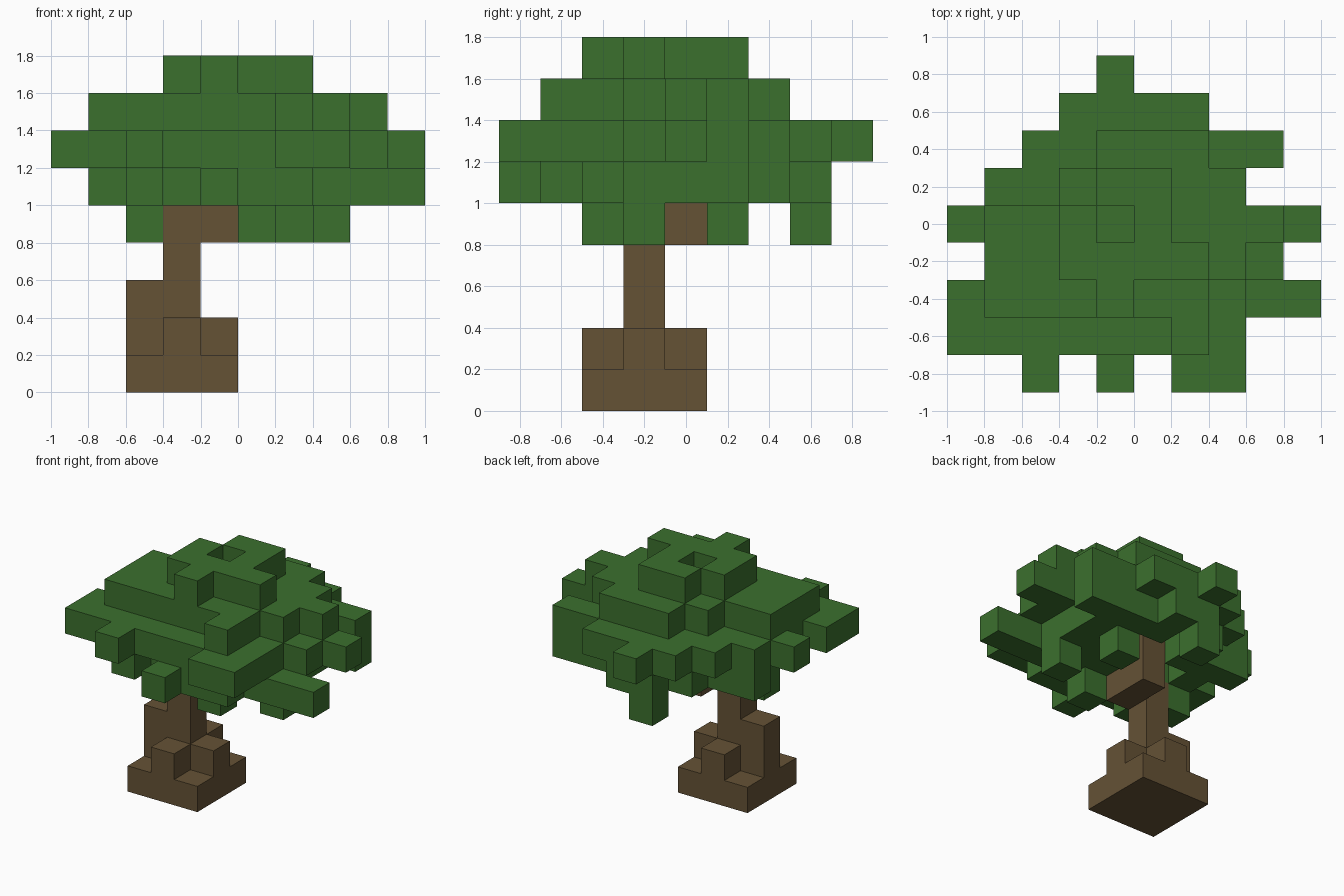
import bpy
import bmesh

if "Cube" in bpy.data.objects:
    bpy.data.objects.remove(bpy.data.objects["Cube"])

CELL = 0.2
EMPTY = "." * 10

# Plan of each layer from the ground up: T = trunk, L = leaves.
# Rows run from back to front, columns from -x to +x.
BASE = [EMPTY] * 4 + ["..TTT....."] * 3 + [EMPTY] * 2
ROOTS = [EMPTY] * 4 + ["...T......", "..TTT.....", "...T......"] + [EMPTY] * 2
STUMP = [EMPTY] * 5 + ["..TT......"] + [EMPTY] * 3
STEM = [EMPTY] * 5 + ["...T......"] + [EMPTY] * 3
FORK = [
    EMPTY,
    "....L.....",
    EMPTY,
    "......L...",
    "....T.....",
    "..LTT..L..",
    ".....L....",
    EMPTY,
    EMPTY,
]
LOWER = [
    EMPTY,
    "....LL....",
    "...L.LLLL.",
    ".LLL..LL..",
    "..L.T.LL..",
    "..LLLLLL..",
    "..LLLLLLLL",
    "..L.LLL...",
    "....L.....",
]
WIDE = [
    "....L.....",
    "...LLLL...",
    "..LLLLLLL.",
    ".LLLLLLL..",
    "LLLLLLLLLL",
    ".LLLLLLLL.",
    "LLLLLLLL..",
    "LLLLLLLL..",
    "..L...LL..",
]
UPPER = [
    EMPTY,
    EMPTY,
    "....LLL...",
    "...LLLLL..",
    ".LLLLLLLL.",
    ".LLLLLLL..",
    ".LLLLLL...",
    "......L...",
    EMPTY,
]
CROWN = [
    EMPTY,
    EMPTY,
    EMPTY,
    "....LL....",
    "...L.L....",
    "...LLLL...",
    "....L.....",
    EMPTY,
    EMPTY,
]
LAYERS = [BASE, ROOTS, STUMP, STEM, FORK, LOWER, WIDE, UPPER, CROWN]


def make_material(name, color):
    mat = bpy.data.materials.new(name)
    mat.use_nodes = True
    mat.diffuse_color = color
    mat.node_tree.nodes["Principled BSDF"].inputs["Base Color"].default_value = color
    return mat


def filled_cells(mark):
    return {
        (i, j, k)
        for k, layer in enumerate(LAYERS)
        for j, row in enumerate(reversed(layer))
        for i, char in enumerate(row)
        if char == mark
    }


def block_object(name, cells, solid, mat):
    """Join cells into one shell, leaving out faces buried in solid cells."""
    bm = bmesh.new()
    corners = {}

    def vert(p):
        if p not in corners:
            corners[p] = bm.verts.new(
                ((p[0] - 5) * CELL, (p[1] - 4.5) * CELL, p[2] * CELL))
        return corners[p]

    for cell in sorted(cells):
        for axis in range(3):
            u, v = (axis + 1) % 3, (axis + 2) % 3
            for side in (0, 1):
                near = list(cell)
                near[axis] += 2 * side - 1
                if tuple(near) in solid:
                    continue
                loop = []
                for du, dv in ((0, 0), (1, 0), (1, 1), (0, 1)):
                    p = list(cell)
                    p[axis] += side
                    p[u] += du
                    p[v] += dv
                    loop.append(vert(tuple(p)))
                bm.faces.new(loop if side else loop[::-1])
    mesh = bpy.data.meshes.new(name)
    bm.to_mesh(mesh)
    bm.free()
    mesh.materials.append(mat)
    obj = bpy.data.objects.new(name, mesh)
    bpy.context.scene.collection.objects.link(obj)
    return obj


bark = make_material("bark brown", (0.13, 0.084, 0.036, 1))
leaf = make_material("leaf green", (0.044, 0.162, 0.027, 1))

trunk_cells = filled_cells("T")
leaf_cells = filled_cells("L")
everything = trunk_cells | leaf_cells

block_object("trunk", trunk_cells, everything, bark)
block_object("foliage", leaf_cells, everything, leaf)
